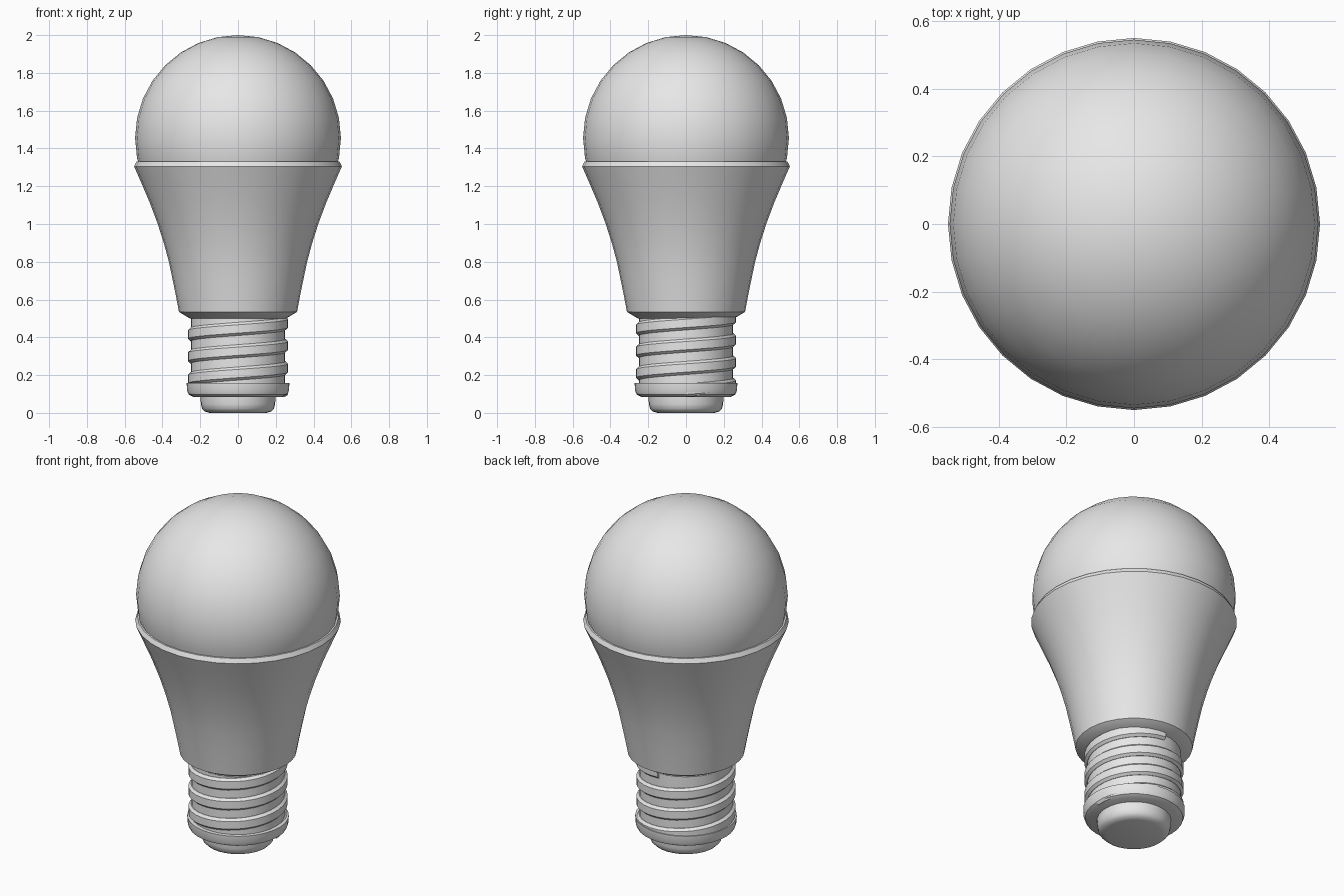
import bpy
import bmesh
import math
from mathutils import Vector

SIDES = 32
cube = bpy.data.objects.get("Cube")
if cube:
    bpy.data.objects.remove(cube, do_unlink=True)

mat = bpy.data.materials.new("light_grey")
mat.use_nodes = True
colour = (0.8, 0.8, 0.8, 1)
mat.diffuse_color = colour
mat.node_tree.nodes["Principled BSDF"].inputs["Base Color"].default_value = colour


def revolve(name, profile, turns=1, pitch=0):
    """Spin (radius, z) points about z; a pitch makes a closed section climb."""
    bm = bmesh.new()
    verts = [bm.verts.new((r, 0, z)) for r, z in profile]
    pairs = list(zip(verts, verts[1:]))
    if pitch:
        pairs.append((verts[-1], verts[0]))
    edges = [bm.edges.new(p) for p in pairs]
    bmesh.ops.spin(bm, geom=verts + edges, cent=(0, 0, 0), axis=(0, 0, 1),
                   dvec=Vector((0, 0, pitch / SIDES)),
                   angle=2 * math.pi * turns, steps=round(SIDES * turns))
    bmesh.ops.remove_doubles(bm, verts=bm.verts, dist=0.0001)
    if pitch:
        bmesh.ops.holes_fill(bm, edges=[e for e in bm.edges if e.is_boundary])
    bmesh.ops.recalc_face_normals(bm, faces=bm.faces)
    mesh = bpy.data.meshes.new(name)
    bm.to_mesh(mesh)
    bm.free()
    mesh.materials.append(mat)
    obj = bpy.data.objects.new(name, mesh)
    bpy.context.collection.objects.link(obj)
    bpy.ops.object.select_all(action='DESELECT')
    obj.select_set(True)
    bpy.context.view_layer.objects.active = obj
    bpy.ops.object.shade_smooth_by_angle(angle=math.radians(32))
    return obj


# Domed globe, tucked into the housing rim
R, CENTRE = 0.545, 1.455
globe = []
for i in range(11):
    a = math.pi * i / 16
    globe.append((R * math.sin(a), CENTRE + R * math.cos(a)))
revolve("globe", globe)

# Flared housing with a bevelled rim and an undercut bottom
revolve("housing", [(0.5, 1.33), (0.538, 1.33), (0.55, 1.305), (0.515, 1.225),
                    (0.468, 1.115), (0.425, 1.0), (0.393, 0.9), (0.366, 0.8),
                    (0.343, 0.69), (0.325, 0.6), (0.313, 0.535),
                    (0.255, 0.5), (0.2, 0.5)])

# Screw base: core, helical ridge and lower collar
revolve("screw_core", [(0, 0.51), (0.25, 0.51), (0.25, 0.13), (0, 0.13)])
revolve("screw_thread", [(0.24, 0.085), (0.252, 0.085), (0.266, 0.098),
                         (0.266, 0.142), (0.252, 0.155), (0.24, 0.155)],
        turns=3.25, pitch=0.118)
revolve("base_collar", [(0, 0.157), (0.272, 0.157), (0.27, 0.118),
                        (0.262, 0.098), (0.237, 0.085), (0, 0.085)])

# Rounded contact at the bottom
revolve("contact", [(0, 0.1), (0.198, 0.1), (0.197, 0.048), (0.19, 0.022),
                    (0.175, 0.007), (0.15, 0), (0, 0)])
